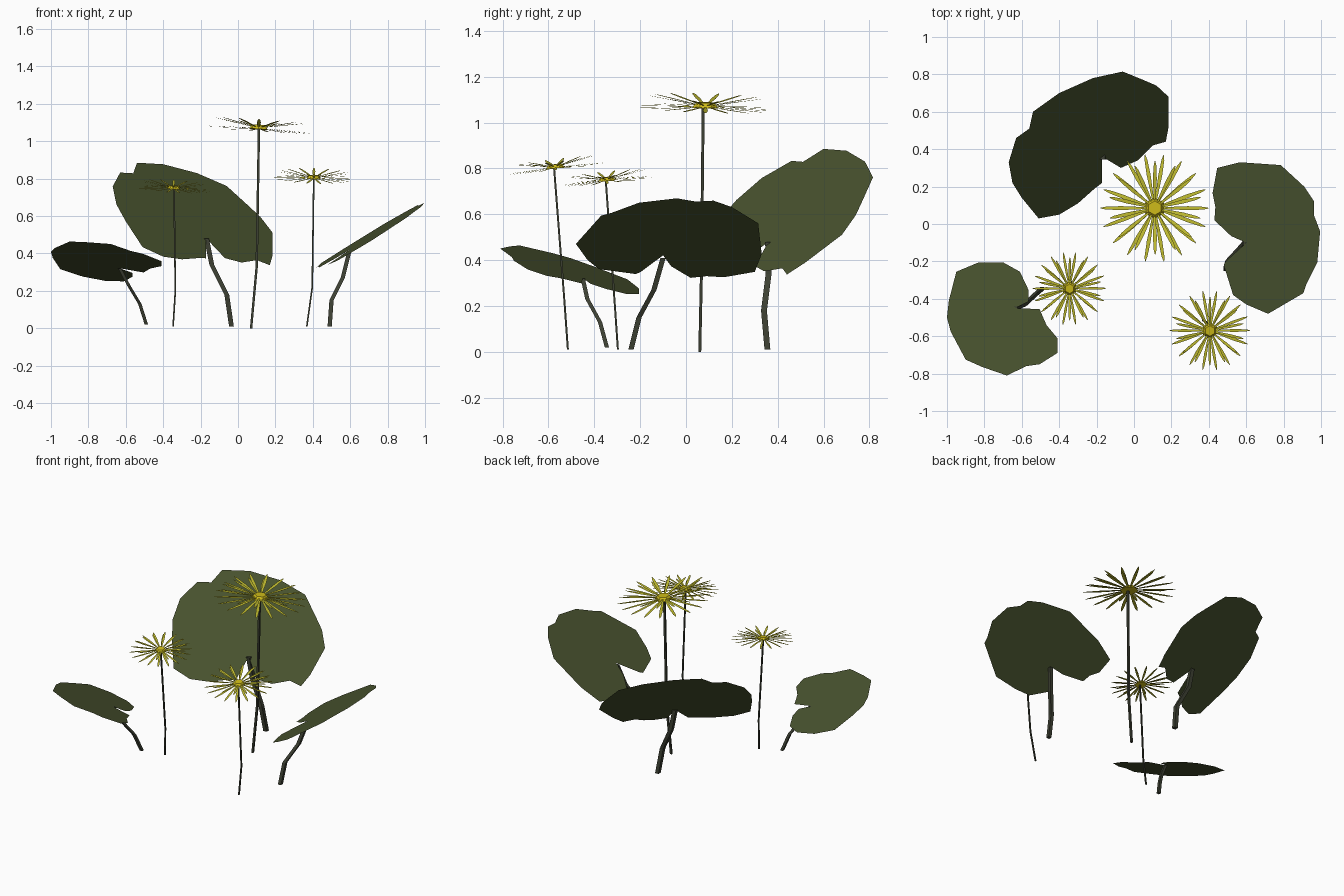
import bpy, bmesh, math
from mathutils import Vector, Matrix

if "Cube" in bpy.data.objects:
    bpy.data.objects.remove(bpy.data.objects["Cube"])


def material(name, rgb):
    m = bpy.data.materials.new(name)
    m.diffuse_color = (*rgb, 1)
    m.use_nodes = True
    m.node_tree.nodes["Principled BSDF"].inputs["Base Color"].default_value = m.diffuse_color
    return m


LEAF = material("leaf_green", (0.065, 0.085, 0.028))
STEM = material("stem_green", (0.045, 0.05, 0.032))
PETAL = material("petal_yellow", (0.55, 0.52, 0.03))
CENTRE = material("centre_yellow", (0.62, 0.5, 0.01))


def finish(name, bm, mat):
    mesh = bpy.data.meshes.new(name)
    bm.to_mesh(mesh)
    bm.free()
    mesh.materials.append(mat)
    obj = bpy.data.objects.new(name, mesh)
    bpy.context.collection.objects.link(obj)
    return obj


# Low-sided tube that follows a path
def stem(name, path, radius, sides=4):
    bm = bmesh.new()
    pts = [Vector(p) for p in path]
    rings = []
    for p in pts:
        rings.append([bm.verts.new(p + Vector((radius * math.cos(a), radius * math.sin(a), 0)))
                      for a in (2 * math.pi * (i + 0.5) / sides for i in range(sides))])
    for lo, hi in zip(rings, rings[1:]):
        for i in range(sides):
            j = (i + 1) % sides
            bm.faces.new((lo[i], lo[j], hi[j], hi[i]))
    bm.faces.new(rings[0][::-1])
    bm.faces.new(rings[-1])
    finish(name, bm, STEM)


# Tilted leaf: a fan around the notch, where the stem attaches
def leaf(name, notch, outline, tilt):
    z0, b, c = tilt
    bm = bmesh.new()

    def vert(p):
        return bm.verts.new((p[0], p[1], z0 + b * p[0] + c * p[1]))
    hub = vert(notch)
    rim = [vert(p) for p in outline]
    for v, w in zip(rim, rim[1:]):
        bm.faces.new((hub, v, w))
    bmesh.ops.recalc_face_normals(bm, faces=bm.faces)
    if sum(f.normal.z for f in bm.faces) < 0:
        bmesh.ops.reverse_faces(bm, faces=bm.faces)
    finish(name, bm, LEAF)


# Flower head: flat outer ring, raised inner ring and a six-sided centre
def flower(name, centre, size, slope):
    normal = Vector((-slope[0], -slope[1], 1))
    place = (Matrix.Translation(centre)
             @ Vector((0, 0, 1)).rotation_difference(normal).to_matrix().to_4x4()
             @ Matrix.Scale(size, 4))
    bm = bmesh.new()
    for count, length, rise, shift in ((18, 1.0, -0.03, 0), (14, 0.86, 0.14, 0.5)):
        for i in range(count):
            turn = Matrix.Rotation(2 * math.pi * (i + shift) / count, 4, 'Z')
            profile = ((0.1, 0.015), (0.62, 0.036), (0.9, 0.026), (1, 0.006))
            left = [(r * length, w, r * rise) for r, w in profile]
            right = [(x, -y, z) for x, y, z in left]
            a = [bm.verts.new(place @ turn @ Vector(p)) for p in left]
            d = [bm.verts.new(place @ turn @ Vector(p)) for p in right]
            for k in range(3):
                bm.faces.new((d[k], d[k + 1], a[k + 1], a[k]))
    finish(name + "_petals", bm, PETAL)
    bm = bmesh.new()
    bmesh.ops.create_cone(bm, cap_ends=True, segments=6, radius1=0.2, radius2=0.13, depth=0.08,
                          matrix=place @ Matrix.Translation((0, 0, 0.02)))
    finish(name + "_centre", bm, CENTRE)


# Leaves
leaf("back_leaf", (-0.17, 0.36),
     [(-0.17, 0.22), (-0.21, 0.19), (-0.3, 0.11), (-0.4, 0.05), (-0.51, 0.03), (-0.6, 0.14),
      (-0.65, 0.22), (-0.67, 0.33), (-0.63, 0.46), (-0.56, 0.51), (-0.54, 0.6), (-0.4, 0.7),
      (-0.22, 0.78), (-0.06, 0.815), (0.05, 0.77), (0.12, 0.74), (0.185, 0.68), (0.185, 0.52),
      (0.17, 0.44), (0.1, 0.42), (0.02, 0.34), (-0.07, 0.3)],
     (0.105, -0.6, 0.76))
leaf("left_leaf", (-0.635, -0.45),
     [(-0.565, -0.415), (-0.565, -0.35), (-0.61, -0.255), (-0.7, -0.205), (-0.83, -0.205),
      (-0.95, -0.255), (-0.99, -0.41), (-1, -0.5), (-0.98, -0.575), (-0.9, -0.725),
      (-0.81, -0.765), (-0.68, -0.81), (-0.575, -0.76), (-0.505, -0.75), (-0.41, -0.69),
      (-0.41, -0.61), (-0.468, -0.54), (-0.505, -0.455)],
     (0.05, -0.19, -0.335))
leaf("right_leaf", (0.6, -0.1),
     [(0.52, -0.065), (0.43, 0.02), (0.435, 0.09), (0.42, 0.165), (0.445, 0.3), (0.567, 0.33),
      (0.785, 0.315), (0.91, 0.2), (0.963, 0.12), (0.963, 0.045), (0.995, -0.04),
      (0.98, -0.205), (0.92, -0.325), (0.905, -0.37), (0.717, -0.48), (0.6, -0.43),
      (0.53, -0.38), (0.48, -0.22), (0.49, -0.2)],
     (0.055, 0.62, 0.06))

# Leaf stems
stem("back_leaf_stem", [(-0.035, 0.355, 0.01), (-0.06, 0.34, 0.18),
                        (-0.14, 0.36, 0.34), (-0.168, 0.358, 0.48)], 0.018)
stem("left_leaf_stem", [(-0.49, -0.345, 0.02), (-0.525, -0.375, 0.13),
                        (-0.585, -0.43, 0.23), (-0.632, -0.45, 0.32)], 0.013)
stem("right_leaf_stem", [(0.49, -0.24, 0.01), (0.5, -0.205, 0.15),
                         (0.56, -0.14, 0.27), (0.595, -0.1, 0.41)], 0.016)

# Flowers with their stems
flower("tall_flower", (0.11, 0.085, 1.07), 0.29, (-0.07, -0.03))
flower("left_flower", (-0.345, -0.345, 0.75), 0.197, (-0.06, 0.1))
flower("right_flower", (0.405, -0.57, 0.805), 0.215, (-0.03, 0.12))
stem("tall_flower_stem", [(0.07, 0.06, 0), (0.1, 0.067, 0.33), (0.112, 0.075, 1.07)], 0.009)
stem("left_flower_stem", [(-0.347, -0.297, 0.01), (-0.335, -0.31, 0.2),
                          (-0.342, -0.35, 0.75)], 0.006)
stem("right_flower_stem", [(0.368, -0.515, 0.01), (0.397, -0.53, 0.22),
                           (0.405, -0.575, 0.8)], 0.006)
